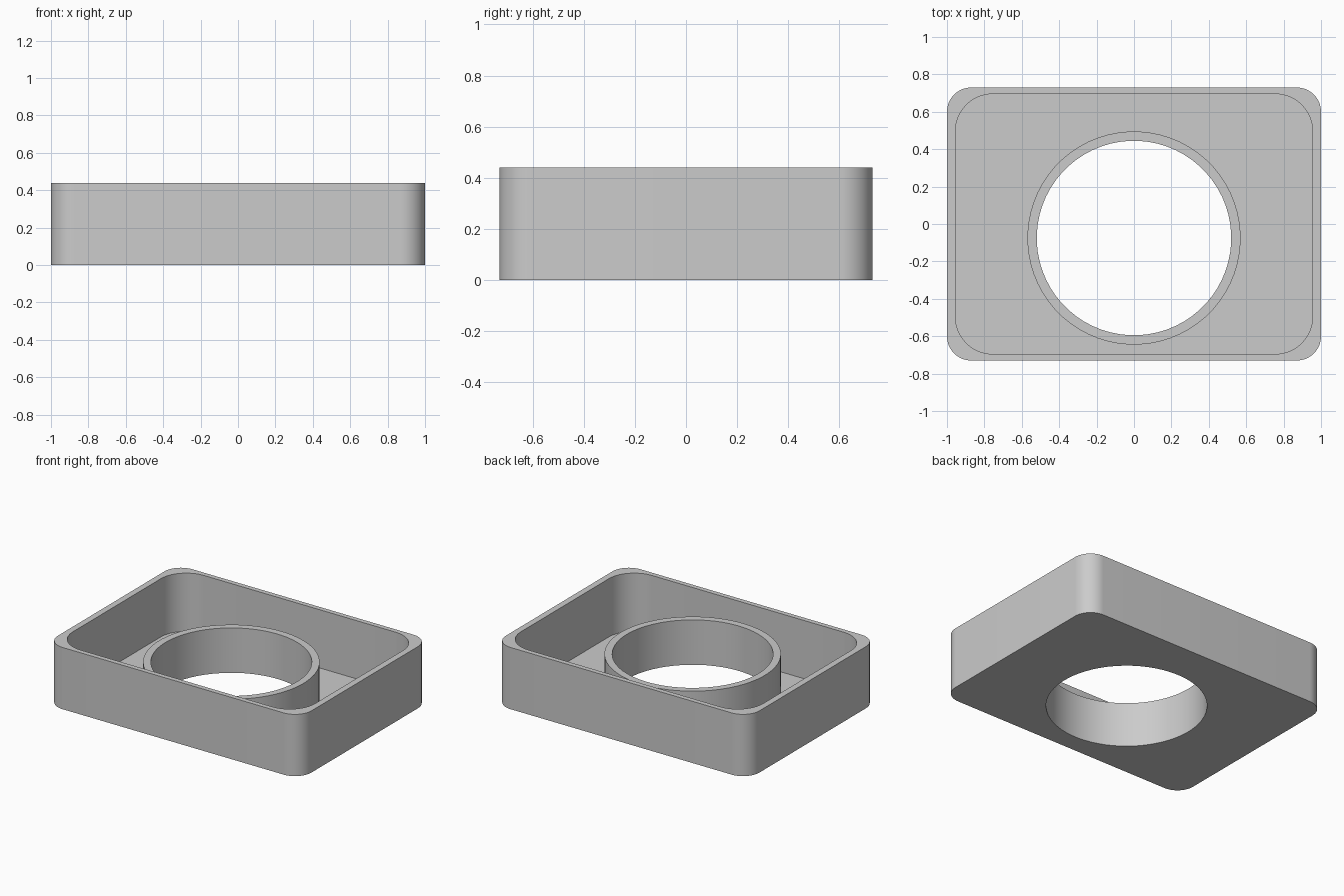
import bpy, bmesh
from math import sin, cos, pi

if "Cube" in bpy.data.objects:
    bpy.data.objects.remove(bpy.data.objects["Cube"])

STEPS = 16                  # points per quarter turn
HEIGHT, FLOOR, COLLAR_TOP = 0.44, 0.025, 0.32
HOLE_Y = -0.075

grey = bpy.data.materials.new("light grey")
grey.use_nodes = True
colour = (0.6, 0.6, 0.6, 1)
grey.diffuse_color = colour
grey.node_tree.nodes["Principled BSDF"].inputs["Base Color"].default_value = colour


def rounded_rect(hx, hy, r, z):
    """Loop of points with one arc per corner."""
    pts = []
    for q, (sx, sy) in enumerate([(1, 1), (-1, 1), (-1, -1), (1, -1)]):
        for j in range(STEPS):
            a = (q + j / (STEPS - 1)) * pi / 2
            pts.append((sx * (hx - r) + r * cos(a), sy * (hy - r) + r * sin(a), z))
    return pts


def circle(r, z):
    """Loop with the same point count, so it bridges to the rectangles."""
    angles = [(i + 0.5) / STEPS * pi / 2 for i in range(4 * STEPS)]
    return [(r * cos(a), HOLE_Y + r * sin(a), z) for a in angles]


# Closed section: outer wall, rim, cavity, floor, collar, bore, underside
loops = [
    rounded_rect(1.0, 0.73, 0.13, 0),
    rounded_rect(1.0, 0.73, 0.13, HEIGHT),
    rounded_rect(0.955, 0.695, 0.2, HEIGHT),
    rounded_rect(0.955, 0.695, 0.2, FLOOR),
    circle(0.57, FLOOR),
    circle(0.57, COLLAR_TOP),
    circle(0.52, COLLAR_TOP),
    circle(0.52, 0),
]

bm = bmesh.new()
rings = [[bm.verts.new(p) for p in loop] for loop in loops]
for k, low in enumerate(rings):
    high = rings[(k + 1) % len(rings)]
    for i in range(len(low)):
        n = (i + 1) % len(low)
        bm.faces.new((low[i], low[n], high[n], high[i]))
bmesh.ops.recalc_face_normals(bm, faces=bm.faces)

mesh = bpy.data.meshes.new("tray_with_collar")
bm.to_mesh(mesh)
bm.free()
mesh.materials.append(grey)
tray = bpy.data.objects.new("tray_with_collar", mesh)
bpy.context.collection.objects.link(tray)

# Smooth the curved walls, keep the rims crisp
bpy.ops.object.select_all(action='DESELECT')
tray.select_set(True)
bpy.context.view_layer.objects.active = tray
bpy.ops.object.shade_smooth_by_angle(angle=pi / 6)
